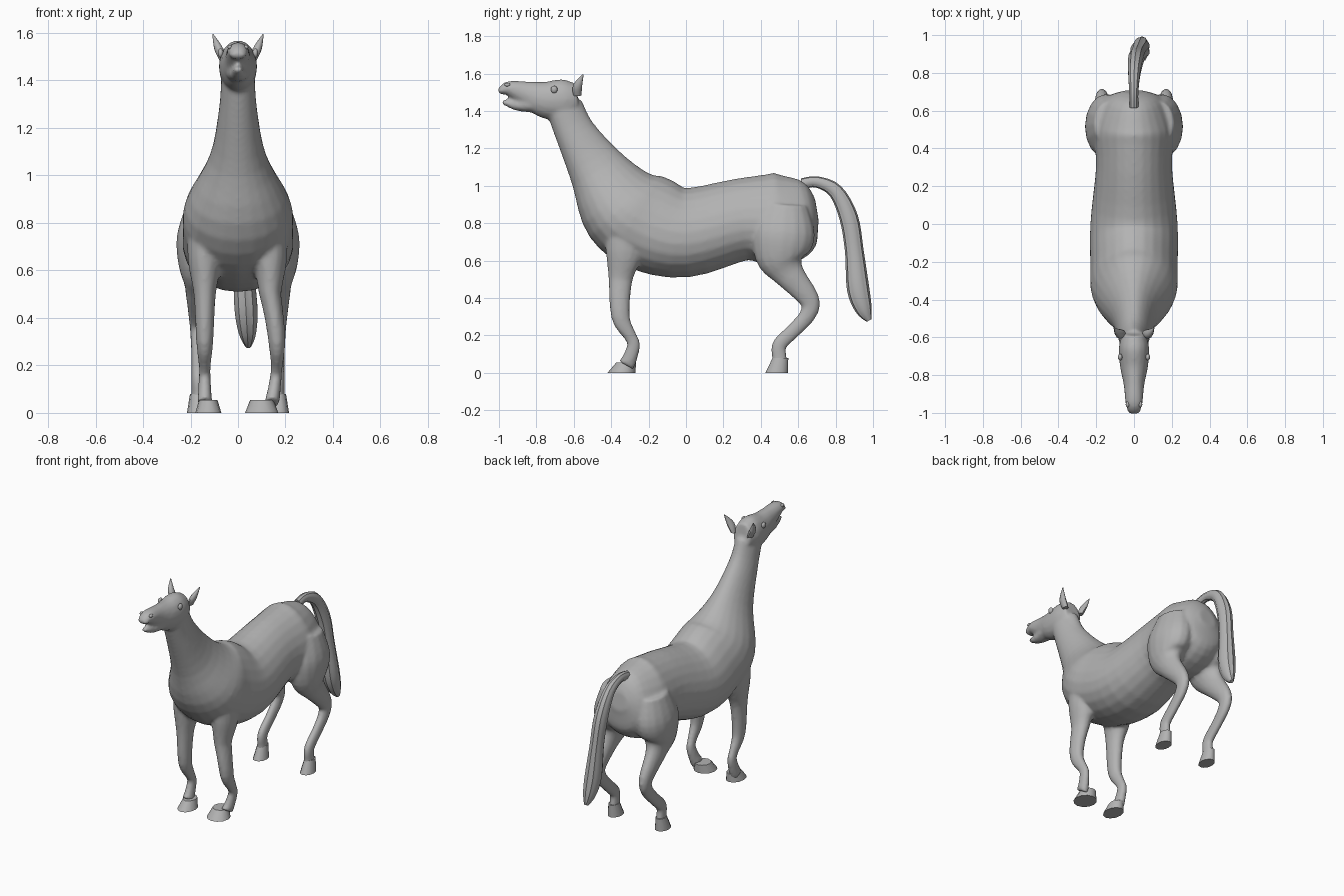
import bpy
import bmesh
from math import sin, cos, pi
from mathutils import Matrix, Vector

start_cube = bpy.data.objects.get("Cube")
if start_cube:
    bpy.data.objects.remove(start_cube, do_unlink=True)

grey = bpy.data.materials.new("plain grey")
grey.use_nodes = True
grey.diffuse_color = (.45, .45, .45, 1)
for node in grey.node_tree.nodes:
    if node.type == "BSDF_PRINCIPLED":
        node.inputs["Base Color"].default_value = grey.diffuse_color


def refine(joints, steps=4):
    """Ease extra joints in between the given ones along a smooth spline."""
    points = [Vector(joint) for joint in joints]
    points = [points[0]] + points + [points[-1]]
    eased = []
    for before, start, end, after in zip(points, points[1:], points[2:], points[3:]):
        leave, arrive = (end - before) / 2, (after - start) / 2
        for step in range(steps):
            t = step / steps
            blend = t * t * (3 - 2 * t)
            eased.append(start.lerp(end, blend)
                         + leave * t * (1 - t) ** 2 - arrive * t * t * (1 - t))
    return eased + [points[-1]]


def middle(z):
    return 0


def limb(joints, flatness):
    """Give each joint a half width in proportion to its half depth."""
    return [(y, z, depth, depth * flatness) for y, z, depth in joints]


def loft(bm, joints, x_rule=middle, sides=16, pear=0, groove=0):
    """Skin oval sections square to a path of joints: y, z, half depth, half width."""
    path = refine(joints)
    last = len(path) - 1
    loops = []
    for index, (y, z, depth, width) in enumerate(path):
        along = path[min(index + 1, last)] - path[max(index - 1, 0)]
        across = Vector((0, along[1], -along[0])).normalized() * depth
        centre = Vector((x_rule(z), y, z))
        loop = []
        for side in range(sides):
            angle = 2 * pi * side / sides
            rib = 1 - groove * (side % 2)
            sideways = Vector((width * sin(angle) * (1 - pear * cos(angle)), 0, 0))
            loop.append(bm.verts.new(centre + (across * cos(angle) + sideways) * rib))
        loops.append(loop)
    for lower, upper in zip(loops, loops[1:]):
        for side in range(sides):
            following = (side + 1) % sides
            bm.faces.new((lower[side], lower[following], upper[following], upper[side]))
    bm.faces.new(loops[0])
    bm.faces.new(loops[-1])


def finish(name, bm, sharp_angle=.8):
    """Turn the mesh under construction into a named, shaded object."""
    bmesh.ops.recalc_face_normals(bm, faces=bm.faces)
    mesh = bpy.data.meshes.new(name)
    bm.to_mesh(mesh)
    bm.free()
    mesh.materials.append(grey)
    obj = bpy.data.objects.new(name, mesh)
    bpy.context.collection.objects.link(obj)
    bpy.ops.object.select_all(action="DESELECT")
    obj.select_set(True)
    bpy.context.view_layer.objects.active = obj
    bpy.ops.object.shade_smooth_by_angle(angle=sharp_angle)
    return obj


def bead(name, place, size):
    bm = bmesh.new()
    shape = Matrix.Translation(place) @ Matrix.Diagonal((*size, 1))
    bmesh.ops.create_uvsphere(bm, u_segments=12, v_segments=8, radius=1, matrix=shape)
    finish(name, bm)


def hoof(name, x, y, width, length, height):
    """Tapered hoof whose upper rim leans back over the heel."""
    bm = bmesh.new()
    shape = Matrix.Translation((x, y, height / 2)) @ Matrix.Diagonal((width, length, height, 1))
    bmesh.ops.create_cone(bm, cap_ends=True, segments=12, radius1=1, radius2=.7,
                          depth=1, matrix=shape)
    for vert in bm.verts:
        if vert.co.z > height / 2:
            vert.co.y += length / 3
    finish(name, bm)


# Trunk and neck, from the rump up to the throat
trunk = [
    (.7, .87, .06, .06), (.65, .86, .18, .15), (.5, .82, .25, .21),
    (.3, .82, .22, .2), (0, .75, .24, .23), (-.2, .8, .26, .23),
    (-.34, .89, .24, .22), (-.47, 1.08, .16, .12), (-.59, 1.28, .11, .08),
    (-.65, 1.42, .1, .07),
]
# Skull with upper muzzle, and the lower jaw beneath it
skull = [
    (-.58, 1.47, .08, .06), (-.65, 1.46, .11, .08), (-.75, 1.46, .1, .075),
    (-.85, 1.49, .07, .055), (-.95, 1.52, .04, .045), (-1, 1.5, .015, .03),
]
jaw = limb([(-.8, 1.44, .05), (-.9, 1.43, .03), (-.98, 1.45, .014)], 1.2)

# Legs, from shoulder or hip down to the pastern
foreleg = limb([
    (-.33, .85, .1), (-.33, .65, .1), (-.35, .5, .065), (-.35, .3, .05),
    (-.3, .2, .035), (-.28, .15, .035), (-.3, .08, .04), (-.32, .04, .045),
], .72)
hind_leg = limb([
    (.53, .9, .12), (.52, .75, .17), (.51, .62, .14), (.55, .53, .085),
    (.66, .39, .055), (.65, .31, .045), (.58, .23, .04), (.5, .15, .04),
    (.5, .08, .04), (.5, .04, .045),
], .66)


def left_foreleg_x(z):
    return .135 + .03 * max(0, sin(2 * pi * z)) * (z < .5)


def right_foreleg_x(z):
    return -.14


# Fuse trunk, head and legs into one soft skin
bm = bmesh.new()
loft(bm, trunk, sides=24, pear=.14)
loft(bm, skull)
loft(bm, jaw)
loft(bm, foreleg, left_foreleg_x)
loft(bm, foreleg, right_foreleg_x)
for side in (-1, 1):
    loft(bm, hind_leg, lambda z: side * (.17 - max(0, z - .5) / 10))
body = finish("body", bm)
fuse = body.modifiers.new("fuse", "REMESH")
fuse.mode = "VOXEL"
fuse.voxel_size = .011
fuse.use_smooth_shade = True
soften = body.modifiers.new("soften", "SMOOTH")
soften.factor = .5
soften.iterations = 4

# Front hooves turn inwards, the left one further than the right
hoof("front_hoof_right", -.125, -.345, .055, .075, .055)
hoof("front_hoof_left", .1, -.345, .07, .075, .055)

# Paired details of the hind feet and head
for label, side in (("right", -1), ("left", 1)):
    hoof("hind_hoof_" + label, side * .172, .485, .043, .06, .08)
    bm = bmesh.new()
    ear = limb([(-.58, 1.48, .02), (-.58, 1.53, .025), (-.55, 1.595, .003)], .8)
    loft(bm, ear, lambda z: side * (.06 + .4 * (z - 1.48)), sides=10)
    finish("ear_" + label, bm)
    bead("eye_" + label, (side * .073, -.705, 1.515), (.012, .018, .02))
    bead("nostril_rim_" + label, (side * .034, -.955, 1.54), (.01, .016, .01))

# Ribbed tail arching back, hanging down and drifting to the left
tail = limb([
    (.62, 1.01, .03), (.7, 1.02, .03), (.8, .97, .04), (.87, .83, .05),
    (.9, .65, .05), (.92, .45, .06), (.95, .34, .045), (.98, .28, .015),
], .85)
bm = bmesh.new()
loft(bm, tail, lambda z: .06 * (1 - z), sides=20, groove=.09)
finish("tail", bm)
